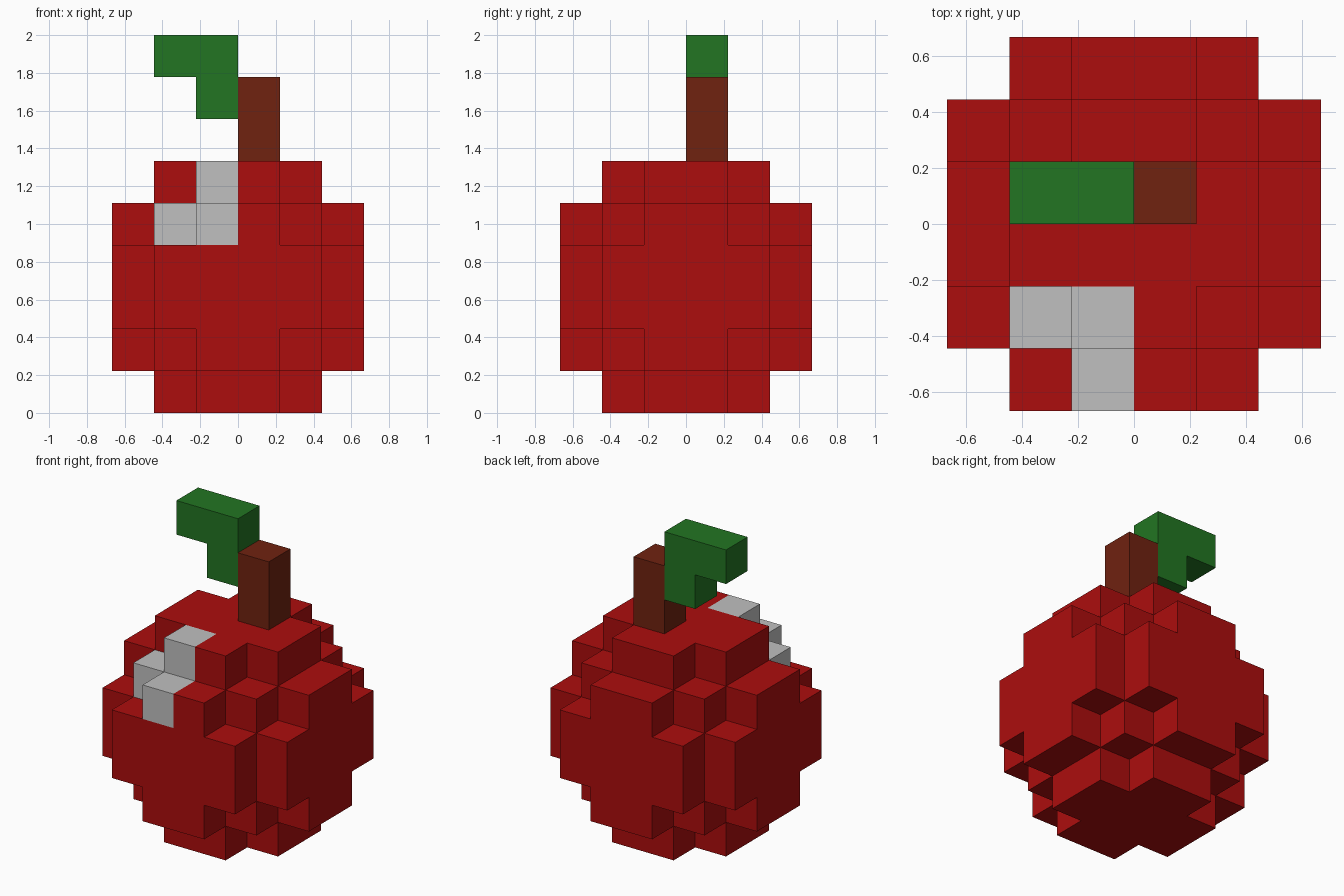
import bpy
import bmesh
import math
from mathutils import Vector

cube = bpy.data.objects.get("Cube")
if cube:
    bpy.data.objects.remove(cube, do_unlink=True)

U = 2 / 9  # edge length of one block


def make_material(name, rgb):
    mat = bpy.data.materials.new(name)
    mat.use_nodes = True
    color = (*rgb, 1.0)
    mat.diffuse_color = color
    mat.node_tree.nodes["Principled BSDF"].inputs["Base Color"].default_value = color
    return mat


RED = make_material("apple red", (0.413, 0.004, 0.004))
WHITE = make_material("highlight white", (0.527, 0.527, 0.527))
BROWN = make_material("stem brown", (0.162, 0.016, 0.005))
GREEN = make_material("leaf green", (0.016, 0.178, 0.016))

AXES = [Vector(a) for a in ((1, 0, 0), (0, 1, 0), (0, 0, 1))]


def build_blocks(name, cells, materials):
    """Skin a set of grid cells {(x, y, z): material slot}, outer faces only."""
    bm = bmesh.new()
    for cell, slot in cells.items():
        centre = Vector(cell) + Vector((0.5, 0.5, 0.5))
        for i in range(3):
            for sign in (1, -1):
                n = AXES[i] * sign
                if tuple(int(c) for c in Vector(cell) + n) in cells:
                    continue
                u = AXES[(i + 1) % 3] * sign
                v = AXES[(i + 2) % 3]
                corners = [centre + (n + u * a + v * b) / 2
                           for a, b in ((-1, -1), (1, -1), (1, 1), (-1, 1))]
                face = bm.faces.new([bm.verts.new(c * U) for c in corners])
                face.material_index = slot
    bmesh.ops.remove_doubles(bm, verts=bm.verts, dist=0.001)
    # Merge coplanar squares of one colour into large flat faces
    bmesh.ops.dissolve_limit(bm, angle_limit=math.radians(1), verts=bm.verts,
                             edges=bm.edges, delimit={'MATERIAL'})
    mesh = bpy.data.meshes.new(name)
    bm.to_mesh(mesh)
    bm.free()
    for mat in materials:
        mesh.materials.append(mat)
    obj = bpy.data.objects.new(name, mesh)
    bpy.context.collection.objects.link(obj)
    return obj


# Fruit: blocky ball six cells across, with three white highlight cells
highlight = {(-1, -2, 5), (-1, -3, 4), (-2, -2, 4)}
fruit = {}
for x in range(-3, 3):
    for y in range(-3, 3):
        for z in range(6):
            if (x + 0.5) ** 2 + (y + 0.5) ** 2 + (z - 2.5) ** 2 < 9:
                fruit[(x, y, z)] = 1 if (x, y, z) in highlight else 0
build_blocks("apple_body", fruit, [RED, WHITE])

# Stem: two cells tall, standing on the fruit
build_blocks("stem", {(0, 0, 6): 0, (0, 0, 7): 0}, [BROWN])

# Leaf: L-shape hanging on the side of the stem
build_blocks("leaf", {(-1, 0, 7): 0, (-1, 0, 8): 0, (-2, 0, 8): 0}, [GREEN])
